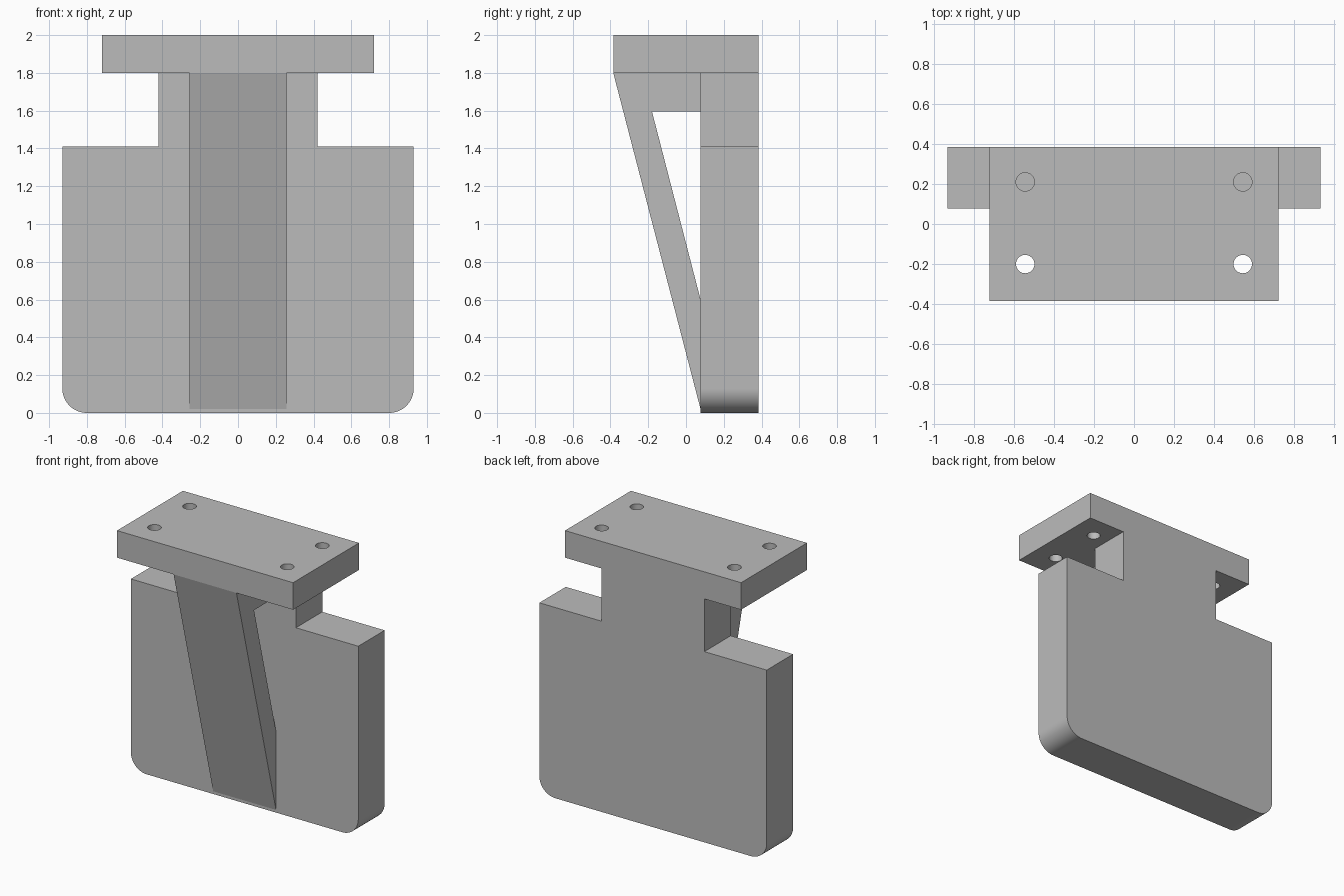
import bpy, bmesh, math
from mathutils import Vector

if "Cube" in bpy.data.objects:
    bpy.data.objects.remove(bpy.data.objects["Cube"], do_unlink=True)

DEPTH = 0.385       # half depth of the whole bracket
WALL_FRONT = 0.077  # front face of the back panel
SHELF_Z = 1.8       # underside of the top plate

grey = bpy.data.materials.new("plain grey")
grey.use_nodes = True
colour = (0.5, 0.5, 0.5, 1)
grey.diffuse_color = colour
grey.node_tree.nodes["Principled BSDF"].inputs["Base Color"].default_value = colour


def prism(name, points, offset):
    """Extrude a closed outline along an offset vector."""
    bm = bmesh.new()
    face = bm.faces.new([bm.verts.new(p) for p in points])
    new = bmesh.ops.extrude_face_region(bm, geom=[face])["geom"]
    verts = [v for v in new if isinstance(v, bmesh.types.BMVert)]
    bmesh.ops.translate(bm, verts=verts, vec=Vector(offset))
    bmesh.ops.recalc_face_normals(bm, faces=bm.faces)
    mesh = bpy.data.meshes.new(name)
    bm.to_mesh(mesh)
    bm.free()
    mesh.materials.append(grey)
    obj = bpy.data.objects.new(name, mesh)
    bpy.context.collection.objects.link(obj)
    return obj


def circle(x, y, radius, steps, start=0, sweep=2 * math.pi):
    return [(x + radius * math.cos(start + sweep * i / steps),
             y + radius * math.sin(start + sweep * i / steps)) for i in range(steps)]


# Back panel: rounded lower corners, shoulders and a narrower neck
r, half = 0.13, 0.93
right_half = circle(half - r, r, r, 16, -math.pi / 2, math.pi / 2)
right_half += [(half, r), (half, 1.41), (0.42, 1.41), (0.42, SHELF_Z)]
outline = right_half + [(-x, z) for x, z in reversed(right_half)]
panel = prism("back_panel", [(x, WALL_FRONT, z) for x, z in outline],
              (0, DEPTH - WALL_FRONT, 0))

# Top plate with four vertical screw holes
w = 0.72
plate = prism("top_plate", [(-w, -DEPTH, SHELF_Z), (w, -DEPTH, SHELF_Z),
                            (w, DEPTH, SHELF_Z), (-w, DEPTH, SHELF_Z)], (0, 0, 2 - SHELF_Z))
cutters = []
for x in (-0.543, 0.543):
    for y in (-0.2, 0.21):
        ring = circle(x, y, 0.046, 32)
        cutter = prism("hole_cutter", [(a, b, SHELF_Z - 0.1) for a, b in ring], (0, 0, 0.4))
        cutter.hide_render = True
        cutters.append(cutter)
        mod = plate.modifiers.new("screw_hole", "BOOLEAN")
        mod.operation = "DIFFERENCE"
        mod.solver = "EXACT"
        mod.object = cutter
bpy.ops.object.select_all(action="DESELECT")
bpy.context.view_layer.objects.active = plate
plate.select_set(True)
for mod in list(plate.modifiers):
    bpy.ops.object.modifier_apply(modifier=mod.name)
for cutter in cutters:
    bpy.data.objects.remove(cutter, do_unlink=True)

# Diagonal brace with a triangular opening behind it
side = [(-DEPTH, SHELF_Z), (WALL_FRONT, 0.02), (WALL_FRONT, 0.6),
        (-0.18, 1.595), (WALL_FRONT, 1.595), (WALL_FRONT, SHELF_Z)]
brace = prism("diagonal_brace", [(-0.257, y, z) for y, z in side], (0.514, 0, 0))

# Smooth the rounded corners and hole walls, keep the edges sharp
for obj in (panel, plate, brace):
    obj.select_set(True)
bpy.ops.object.shade_smooth_by_angle(angle=math.radians(30))
